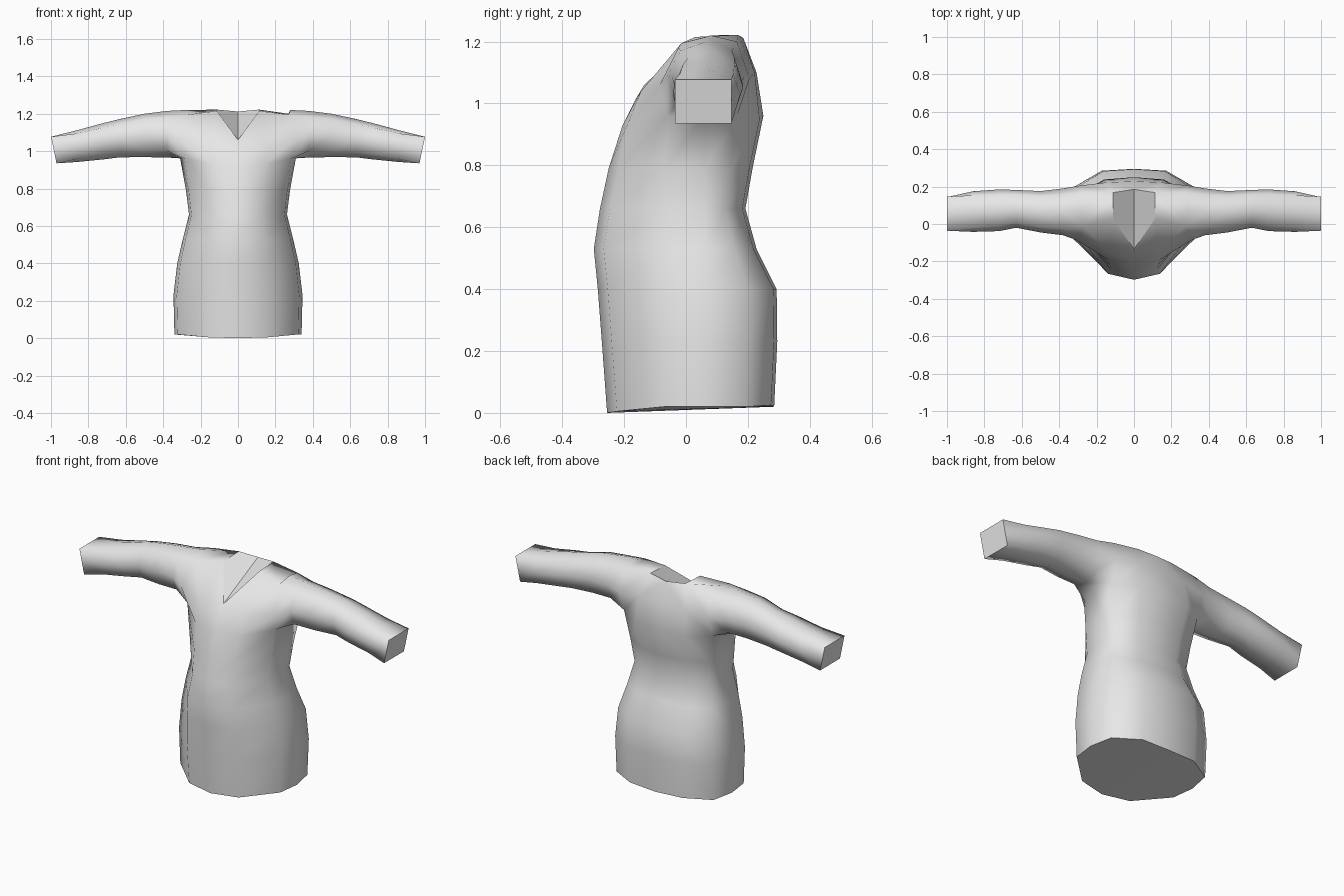
import bpy, bmesh

if "Cube" in bpy.data.objects:
    bpy.data.objects.remove(bpy.data.objects["Cube"])

cloth = bpy.data.materials.new("grey_cloth")
cloth.diffuse_color = (0.8, 0.8, 0.8, 1)
cloth.use_nodes = True
cloth.node_tree.nodes["Principled BSDF"].inputs["Base Color"].default_value = cloth.diffuse_color

bm = bmesh.new()


def add_ring(points):
    return [bm.verts.new(p) for p in points]


def skin(a, b, closed=False, skip=()):
    n = len(a)
    for i in range(n if closed else n - 1):
        if i not in skip:
            j = (i + 1) % n
            bm.faces.new((a[i], a[j], b[j], b[i]))


def cap(verts):
    """Close an opening and keep its rim crisp."""
    face = bm.faces.new(verts)
    for e in face.edges:
        e.smooth = False


# Right half of the torso: height, half width, front y, back y
levels = [(0.02, 0.34, -0.255, 0.285), (0.23, 0.345, -0.272, 0.295),
          (0.40, 0.325, -0.285, 0.293), (0.53, 0.295, -0.298, 0.228),
          (0.66, 0.262, -0.278, 0.192), (0.79, 0.278, -0.25, 0.215)]
rings = []
for z, w, f, b in levels:
    low = z < 0.1
    rings.append(add_ring([
        (0, f, 0.0 if low else z), (0.47 * w, f + 0.032, 0.005 if low else z),
        (0.95 * w, 0.28 * f, z), (w, 0.06, z), (0.92 * w, 0.68 * b, z),
        (0.5 * w, b - 0.01, z + (0.005 if low else 0)), (0, b, z)]))

# Underarm, chest and shoulder rows around the armhole
rings.append(add_ring([
    (0, -0.205, 0.93), (0.14, -0.19, 0.93), (0.285, -0.06, 0.96),
    (0.31, 0.06, 0.965), (0.285, 0.165, 0.96), (0.16, 0.238, 0.95), (0, 0.25, 0.96)]))
rings.append(add_ring([
    (0, -0.165, 1.01), (0.14, -0.145, 1.04), (0.31, -0.085, 1.06),
    (0.3, 0.06, 1.09), (0.29, 0.205, 1.08), (0.15, 0.222, 1.10), (0, 0.228, 1.10)]))
rings.append(add_ring([
    (0, -0.135, 1.06), (0.113, 0.03, 1.215), (0.27, -0.015, 1.195),
    (0.28, 0.08, 1.22), (0.27, 0.165, 1.20), (0.112, 0.168, 1.222), (0, 0.185, 1.212)]))
for k in range(len(rings) - 1):
    skin(rings[k], rings[k + 1], skip=(2, 3) if k >= 6 else ())
under, chest, top = rings[-3:]
bm.verts.remove(chest[3])

# Shoulder top, neckline and hem
bm.faces.new((top[1], top[2], top[3], top[4], top[5]))
cap((top[0], top[1], top[5], top[6]))
cap(rings[0])

# Sleeve: x, front y, back y, bottom z, top z, corner fullness
sleeve = [(0.38, -0.06, 0.19, 0.966, 1.215, 0.72), (0.50, -0.045, 0.176, 0.968, 1.20, 0.75),
          (0.63, -0.02, 0.182, 0.967, 1.172, 0.75), (0.72, -0.038, 0.185, 0.956, 1.15, 0.75),
          (0.86, -0.042, 0.175, 0.942, 1.112, 0.8), (0.985, -0.036, 0.147, 0.935, 1.077, 1.0)]
prev = [under[2], chest[2], top[2], top[3], top[4], chest[4], under[4], under[3]]
for x, f, b, lo, hi, c in sleeve:
    cy, cz, hy, hz = (f + b) / 2, (lo + hi) / 2, (b - f) / 2, (hi - lo) / 2
    lean = 0.015 if c == 1.0 else 0.0   # cuff slants outward at the top
    loop = add_ring([(x + lean * v, cy + hy * u, cz + hz * v) for u, v in (
        (-c, -c), (-1, 0), (-c, c), (0, 1), (c, c), (1, 0), (c, -c), (0, -1))])
    skin(prev, loop, closed=True)
    prev = loop
cap(prev)

bmesh.ops.recalc_face_normals(bm, faces=bm.faces)
for f in bm.faces:
    f.smooth = True

mesh = bpy.data.meshes.new("long_sleeved_top")
bm.to_mesh(mesh)
bm.free()
mesh.materials.append(cloth)
body = bpy.data.objects.new("long_sleeved_top", mesh)
bpy.context.collection.objects.link(body)

# Left half
mirror = body.modifiers.new("left_half", 'MIRROR')
mirror.use_axis = (True, False, False)
mirror.merge_threshold = 0.001
